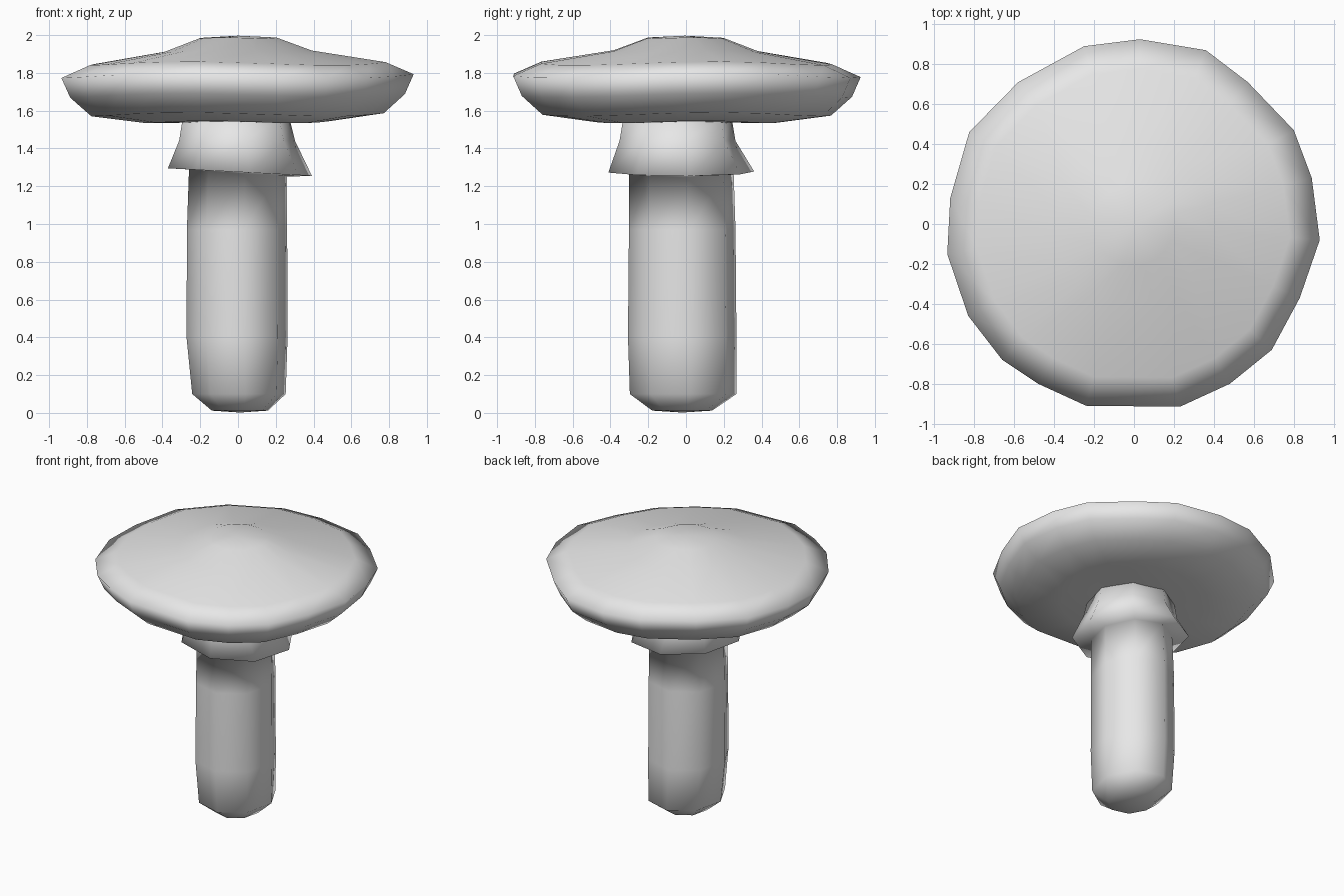
import bpy
import math

if "Cube" in bpy.data.objects:
    bpy.data.objects.remove(bpy.data.objects["Cube"])

grey = bpy.data.materials.new("plain grey")
grey.diffuse_color = (0.8, 0.8, 0.8, 1.0)
grey.use_nodes = True
grey.node_tree.nodes["Principled BSDF"].inputs["Base Color"].default_value = grey.diffuse_color


def loft(name, rings):
    """Skin a stack of equal-length rings and close both ends."""
    n = len(rings[0])
    verts = [p for ring in rings for p in ring]
    faces = []
    for k in range(len(rings) - 1):
        for i in range(n):
            j = (i + 1) % n
            faces.append((k * n + i, k * n + j, (k + 1) * n + j, (k + 1) * n + i))
    # fan the ends around a centre point
    for k, flip in ((0, True), (len(rings) - 1, False)):
        c = [sum(p[a] for p in rings[k]) / n for a in range(3)]
        c[2] += -0.01 if flip else 0.012
        verts.append(tuple(c))
        m = len(verts) - 1
        for i in range(n):
            a, b = k * n + i, k * n + (i + 1) % n
            faces.append((b, a, m) if flip else (a, b, m))
    mesh = bpy.data.meshes.new(name)
    mesh.from_pydata(verts, [], faces)
    mesh.materials.append(grey)
    mesh.shade_smooth()
    obj = bpy.data.objects.new(name, mesh)
    bpy.context.collection.objects.link(obj)
    return obj


# stem with its flared skirt: z, centre x, centre y, radius x, radius y
stem_profile = [
    (0.012, 0.01, -0.02, 0.15, 0.16),
    (0.10, 0.005, -0.015, 0.25, 0.285),
    (0.40, -0.005, -0.02, 0.27, 0.29),
    (0.97, -0.005, -0.02, 0.268, 0.285),
    (1.27, 0.0, -0.025, 0.262, 0.28),
    (1.275, 0.01, -0.025, 0.385, 0.39),
    (1.44, -0.005, -0.045, 0.31, 0.31),
    (1.56, -0.01, -0.045, 0.285, 0.29),
]
SIDES = 8
stem_rings = []
for z, cx, cy, rx, ry in stem_profile:
    ring = []
    for i in range(SIDES):
        a = 2 * math.pi * i / SIDES + math.radians(8)
        tilt = -0.02 * math.cos(a) if 1.26 < z < 1.3 else 0.0
        ring.append((cx + rx * math.cos(a), cy + ry * math.sin(a), z + tilt))
    stem_rings.append(ring)
loft("stem", stem_rings)

# cap: slightly irregular rim outline, scaled for every ring
outline = [
    (0.93, -0.08), (0.89, 0.23), (0.80, 0.47), (0.57, 0.71), (0.36, 0.87),
    (0.03, 0.925), (-0.25, 0.89), (-0.58, 0.71), (-0.825, 0.46), (-0.92, 0.13),
    (-0.935, -0.15), (-0.83, -0.46), (-0.66, -0.68), (-0.48, -0.80),
    (-0.24, -0.91), (0.23, -0.915), (0.48, -0.80), (0.69, -0.63), (0.83, -0.37),
]
# scale and height, from the underside up and over to the crown
cap_profile = [
    (0.28, 1.54), (0.52, 1.54), (0.83, 1.58), (0.95, 1.68),
    (1.00, 1.785), (0.84, 1.85), (0.42, 1.915), (0.22, 1.985),
]
cap_rings = [
    [(x * s, y * s, z + 0.012 * s * math.sin(3 * math.atan2(y, x) + 1.0))
     for x, y in outline]
    for s, z in cap_profile
]
loft("cap", cap_rings)
